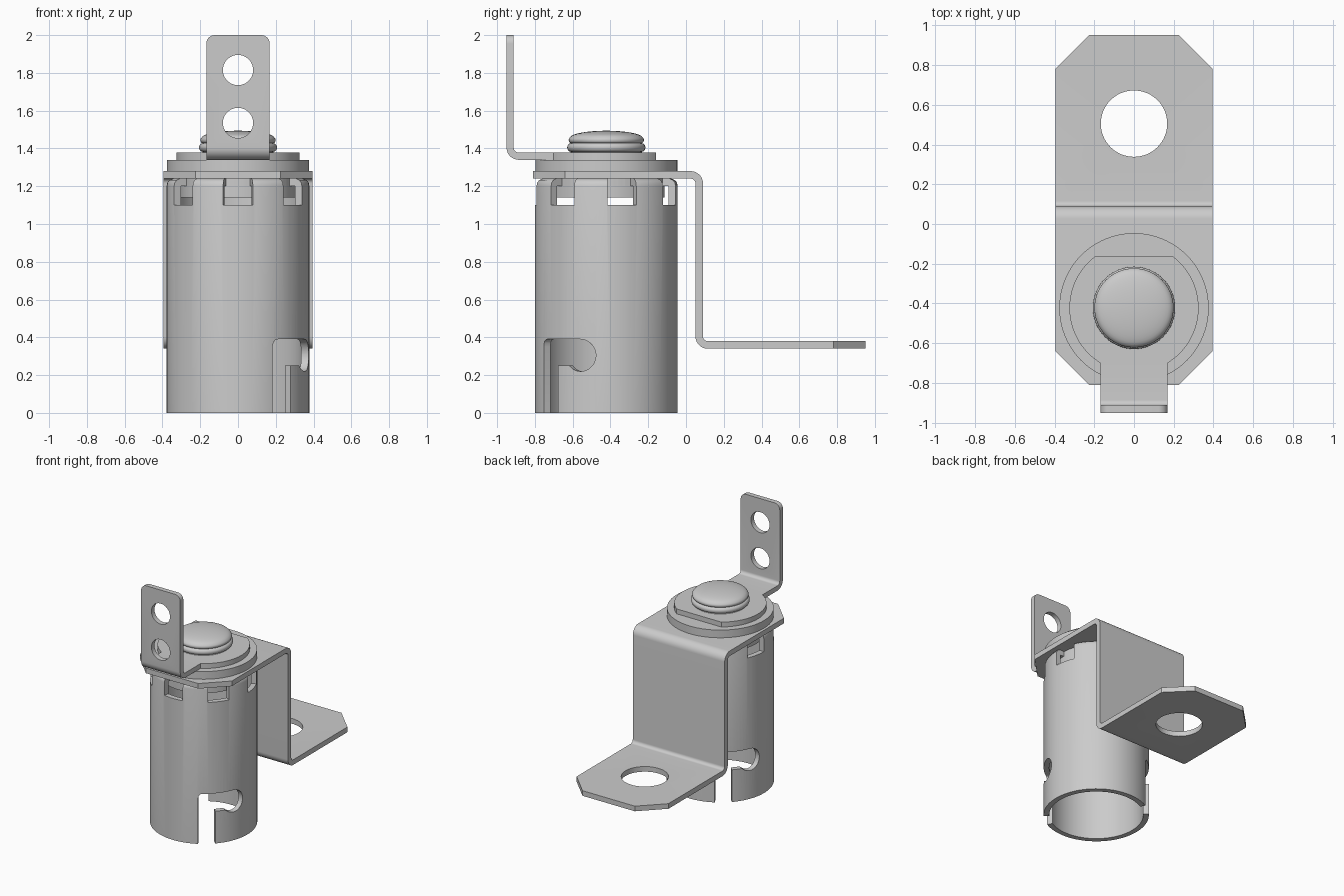
import bpy, bmesh
from math import sin, cos, pi, radians, degrees, sqrt, asin
from mathutils import Vector

if "Cube" in bpy.data.objects:
    bpy.data.objects.remove(bpy.data.objects["Cube"])

CY = -0.422  # y of the barrel axis


def finish(name, bm):
    bmesh.ops.remove_doubles(bm, verts=bm.verts, dist=1e-6)
    bmesh.ops.recalc_face_normals(bm, faces=bm.faces)
    me = bpy.data.meshes.new(name)
    bm.to_mesh(me)
    bm.free()
    ob = bpy.data.objects.new(name, me)
    bpy.context.collection.objects.link(ob)
    return ob


def activate(ob):
    bpy.ops.object.select_all(action='DESELECT')
    ob.select_set(True)
    bpy.context.view_layer.objects.active = ob


def smooth(ob):
    activate(ob)
    bpy.ops.object.shade_smooth_by_angle(angle=radians(32))


def cut(ob, cutter):
    cutter.hide_render = True
    activate(ob)
    m = ob.modifiers.new("cut", 'BOOLEAN')
    m.operation, m.solver, m.object = 'DIFFERENCE', 'EXACT', cutter
    bpy.ops.object.modifier_apply(modifier=m.name)
    bpy.data.objects.remove(cutter)


def lathe(name, prof, closed=False, n=96):
    bm = bmesh.new()
    rings = [[bm.verts.new((r * sin(2 * pi * i / n), CY - r * cos(2 * pi * i / n), z))
              for i in range(n)] for r, z in prof]
    for k in range(len(prof) if closed else len(prof) - 1):
        a, b = rings[k], rings[(k + 1) % len(prof)]
        for i in range(n):
            j = (i + 1) % n
            bm.faces.new((a[i], a[j], b[j], b[i]))
    return finish(name, bm)


def sweep_rows(bm, rows):
    """Solid through a row of four-cornered cross-sections."""
    vs = [[bm.verts.new(p) for p in row] for row in rows]
    bm.faces.new(vs[0])
    bm.faces.new(vs[-1])
    for a, b in zip(vs, vs[1:]):
        for i in range(4):
            j = (i + 1) % 4
            bm.faces.new((a[i], a[j], b[j], b[i]))


def wrapped(bm, cols, r0, r1):
    """Cutter wrapped round the barrel: columns of (angle from front, low, high)."""
    sweep_rows(bm, [[(r * sin(radians(a)), CY - r * cos(radians(a)), z)
                     for r, z in ((r0, lo), (r1, lo), (r1, hi), (r0, hi))]
                    for a, lo, hi in cols])


def arc(cy, cz, r, a0, a1, w, n=8):
    return [(cy + r * cos(radians(a0 + (a1 - a0) * i / n)),
             cz + r * sin(radians(a0 + (a1 - a0) * i / n)), w) for i in range(n + 1)]


def sheet(bm, path, t):
    """Bent sheet metal along a (y, z, half width) centre line."""
    rows = []
    for i, (y, z, w) in enumerate(path):
        p, q = path[max(i - 1, 0)], path[min(i + 1, len(path) - 1)]
        here = Vector((y, z))
        d0, d1 = here - Vector(p[:2]), Vector(q[:2]) - here
        d = (d0.normalized() + d1.normalized()).normalized()
        ny, nz = -d.y * t / 2, d.x * t / 2
        rows.append([(-w, y + ny, z + nz), (w, y + ny, z + nz),
                     (w, y - ny, z - nz), (-w, y - ny, z - nz)])
    sweep_rows(bm, rows)


def drill(ob, loc, r, rot=(0, 0, 0)):
    bpy.ops.mesh.primitive_cylinder_add(vertices=64, radius=r, depth=0.2, location=loc, rotation=rot)
    cut(ob, bpy.context.object)


# Barrel shell with an inward rolled top
barrel = lathe("barrel", [(.378, 0), (.378, 1.2), (.374, 1.219), (.364, 1.232), (.345, 1.24),
                          (.2, 1.24), (.2, 1.2), (.338, 1.2), (.338, 0)], closed=True)

# Two hooked bayonet slots, half a turn apart
ac, ra, zc, rz = 68.7, 12.9, .305, .085
hook = [(29, -.1, .35), (29.8, -.1, .372), (31.5, -.1, .386), (34, -.1, .39)]
hook += [(a, -.1, .39) for a in (37, 40, 43, 45.5, 47.6)]
hook += [(a, .25, .39) for a in (47.62, 50, 53)]
for i in range(25):
    u = -cos(pi * i / 24) * .998
    dz = rz * sqrt(1 - u * u)
    hook.append((ac + ra * u, min(.25, zc - dz) if u < 0 else zc - dz, .39 if u < 0 else zc + dz))
bm = bmesh.new()
for turn in (0, 180):
    wrapped(bm, [(a + turn, lo, hi) for a, lo, hi in hook], .25, .5)
cut(barrel, finish("hook_cutter", bm))

# Seven notches that split the top into fingers
bm = bmesh.new()
for k in range(7):
    wrapped(bm, [(k * 360 / 7 + a, 1.1, 1.3) for a in (-12, -6, 0, 6, 12)], .305, .5)
cut(barrel, finish("notch_cutter", bm))
smooth(barrel)

# Insulating disc inside the barrel and washer above the bracket
smooth(lathe("inner_disc", [(0, 1.14), (.308, 1.14), (.308, 1.2), (0, 1.2)]))
smooth(lathe("top_washer", [(0, 1.28), (.376, 1.28), (.376, 1.34), (0, 1.34)]))

# Z-shaped mounting bracket with chamfered ends
bm = bmesh.new()
W = .395
sheet(bm, [(-.81, 1.26, .225), (-.64, 1.26, W)]
      + arc(.025, 1.215, .045, 90, 0, W) + arc(.115, .405, .045, 180, 270, W)
      + [(.78, .36, W), (.95, .36, .225)], .04)
bracket = finish("mounting_bracket", bm)
drill(bracket, (0, .505, .36), .167)
smooth(bracket)

# Terminal: flat-sided disc and upright tab with two holes
bm = bmesh.new()
R, w = .325, .168
hi, lo = asin(.262 / R), -asin(sqrt(R * R - w * w) / R)
side = [(R * cos(lo + (hi - lo) * i / 32), CY + R * sin(lo + (hi - lo) * i / 32)) for i in range(33)]
outline = side + [(-x, y) for x, y in reversed(side)]
base = bm.faces.new([bm.verts.new((x, y, 1.34)) for x, y in outline])
ext = bmesh.ops.extrude_face_region(bm, geom=[base])
bmesh.ops.translate(bm, vec=(0, 0, .038),
                    verts=[v for v in ext["geom"] if isinstance(v, bmesh.types.BMVert)])
smooth(finish("terminal_disc", bm))

bm = bmesh.new()
c = .045
corner = [(-.931, 2 - c + c * sin(pi / 2 * i / 8), w - c + c * cos(pi / 2 * i / 8)) for i in range(9)]
sheet(bm, [(side[0][1], 1.359, w)] + arc(-.931 + .045, 1.359 + .045, .045, 270, 180, w) + corner, .038)
tab = finish("terminal_tab", bm)
for z in (1.535, 1.815):
    drill(tab, (0, -.931, z), .08, (pi / 2, 0, 0))
smooth(tab)

# Rivet: rounded collar under a domed head
prof = [(0, 1.378), (.19, 1.378)]
prof += [(.186 + .021 * cos(a), 1.405 + .023 * sin(a)) for a in [radians(-90 + 18 * i) for i in range(11)]]
prof += [(.186 + .013 * cos(a), 1.444 + .016 * sin(a)) for a in [radians(-90 + 18 * i) for i in range(9)]]
prof += [(.192 * cos(a), 1.456 + .038 * sin(a)) for a in [radians(9 * i) for i in range(1, 10)]]
prof += [(0, 1.494)]
smooth(lathe("rivet", prof))
